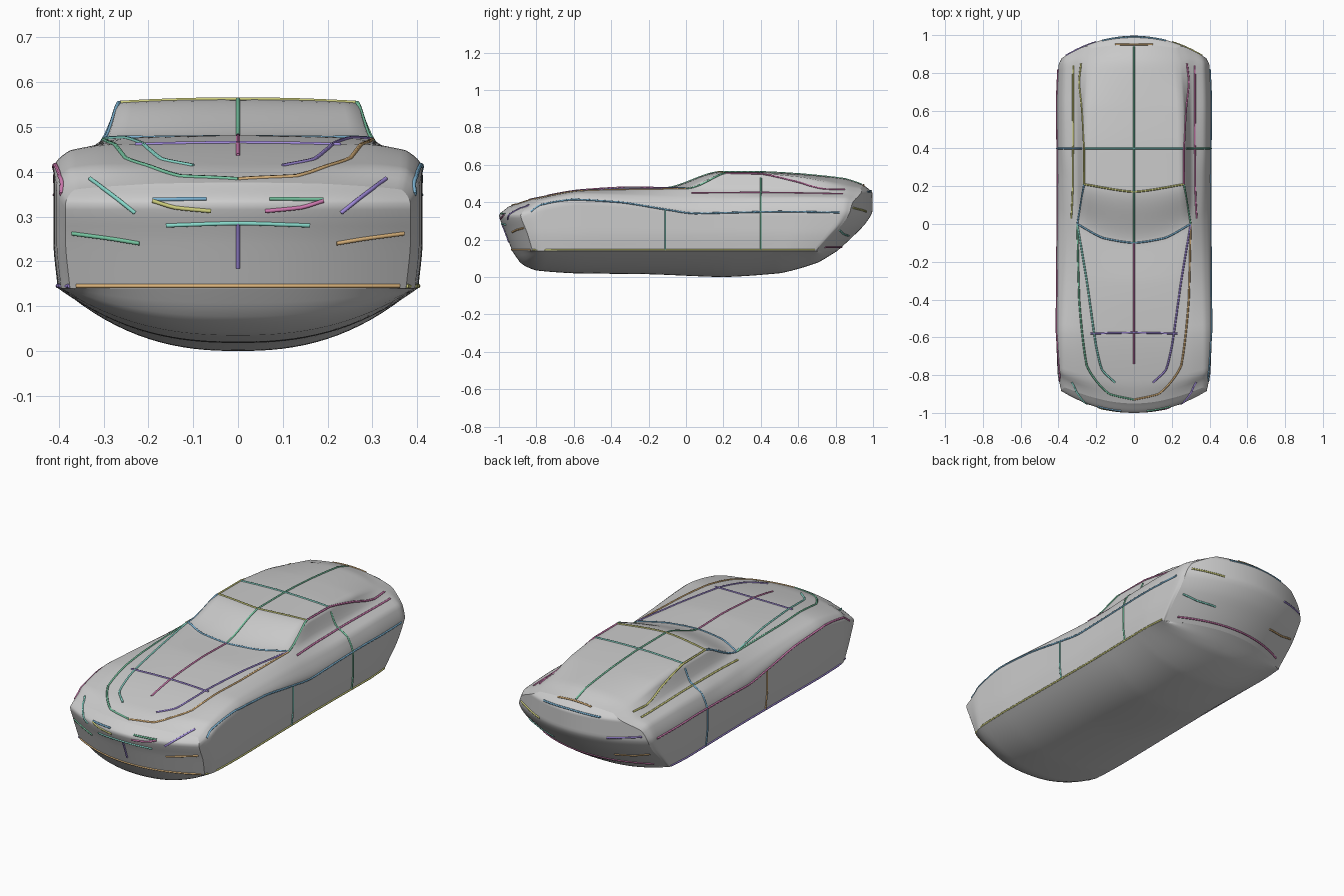
import bpy
from mathutils import Vector
from mathutils.bvhtree import BVHTree

if "Cube" in bpy.data.objects:
    bpy.data.objects.remove(bpy.data.objects["Cube"])

SILL = 0.14


def interp(keys, t):
    """Monotone smooth interpolation of rows (t, a, b, ...), softened towards straight lines."""
    n = len(keys)
    t = min(max(t, keys[0][0]), keys[-1][0])
    i = next(k for k in range(n - 1) if t <= keys[k + 1][0])
    h = keys[i + 1][0] - keys[i][0]
    s = (t - keys[i][0]) / h
    out = []
    for c in range(1, len(keys[0])):
        def slope(k):
            return (keys[k + 1][c] - keys[k][c]) / (keys[k + 1][0] - keys[k][0])

        def tangent(k):
            if k == 0 or k == n - 1:
                return slope(min(k, n - 2))
            a, b = slope(k - 1), slope(k)
            return 0 if a * b <= 0 else 2 * a * b / (a + b)
        p, q = keys[i][c], keys[i + 1][c]
        cub = ((2*s**3 - 3*s*s + 1) * p + (s**3 - 2*s*s + s) * h * tangent(i)
               + (3*s*s - 2*s**3) * q + (s**3 - s*s) * h * tangent(i + 1))
        out.append(0.6 * cub + 0.4 * (p + (q - p) * s))
    return out


# y, end bow, side x, shoulder z, fender x z, belt x z, roof edge x z, top z
STATIONS = [
    (-.95, .125, .385, .33, .365, .36, .28, .368, .20, .373, .376),
    (-.85, .075, .405, .37, .375, .405, .30, .413, .20, .413, .412),
    (-.58, .02, .412, .41, .375, .448, .30, .46, .20, .462, .464),
    (-.30, .05, .408, .385, .37, .435, .30, .467, .25, .476, .481),
    (-.10, .17, .405, .345, .365, .42, .305, .470, .288, .475, .477),
    (.17, .08, .406, .34, .37, .415, .302, .470, .268, .554, .562),
    (.40, .0, .408, .34, .375, .42, .305, .464, .265, .553, .562),
    (.62, -.02, .41, .345, .375, .425, .305, .458, .26, .535, .55),
    (.85, -.05, .40, .345, .37, .418, .31, .45, .24, .492, .525),
    (.95, -.13, .385, .34, .36, .40, .29, .44, .22, .475, .492),
]
FRONT_LEAN = [(.14, .02), (.25, -.02), (.33, -.05), (.376, 0)]
REAR_LEAN = [(.14, -.14), (.20, -.075), (.28, .005), (.35, .047), (.45, .047), (.492, 0)]
KEEL = [(-.93, 0), (-.88, .07), (-.80, .105), (-.60, .12), (-.20, .125),
        (.20, .14), (.50, .12), (.70, .065), (.81, 0)]


def place(y, bow, x, z):
    """Bend a section in plan and lean it near the two ends."""
    lean = 0
    if y < -.8:
        lean = interp(FRONT_LEAN, z)[0] * (-.8 - y) / .15
    elif y > .45:
        lean = interp(REAR_LEAN, z)[0] * (y - .45) / .5
    return Vector((x, y + bow * (x / .4) ** 2 + lean, z))


def half_section(y):
    """Section from sill up to the centreline, with its bow."""
    bow, sx, sz, fx, fz, bx, bz, rx, rz, tz = interp(STATIONS, y)
    keys = [(0, sx - .01, SILL), (1, sx, .24), (2, sx, sz), (3, fx, fz), (4, bx, bz), (5, rx, rz)]
    pts = [interp(keys, k / 5) for k in range(26)]
    for k in range(1, 9):
        t = 1 - k / 8
        pts.append((rx * t, tz - (tz - rz) * t * t))
    return bow, pts


def grid_object(name, rows):
    verts = [p for row in rows for p in row]
    n = len(rows[0])
    faces = [(a * n + b, a * n + b + 1, (a + 1) * n + b + 1, (a + 1) * n + b)
             for a in range(len(rows) - 1) for b in range(n - 1)]
    mesh = bpy.data.meshes.new(name)
    mesh.from_pydata(verts, [], faces)
    ob = bpy.data.objects.new(name, mesh)
    bpy.context.collection.objects.link(ob)
    for p in mesh.polygons:
        p.use_smooth = True
    return verts, faces


# Body shell and underbody
N = 76
ys = [-.95 + 1.9 * k / N for k in range(N + 1)]
shell, under = [], []
for y in ys:
    bow, pts = half_section(y)
    ring = [(x, z) for x, z in pts] + [(-x, z) for x, z in reversed(pts[:-1])]
    shell.append([place(y, bow, x, z) for x, z in ring])
    row = []
    depth = interp(KEEL, place(y, bow, 0, SILL).y)[0]
    for k in range(33):
        t = -1 + k / 16
        p = place(y, bow, pts[0][0] * t, SILL)
        p.z -= depth * (1 - abs(t) ** 2.4)
        row.append(p)
    under.append(row)
parts = [grid_object("body_shell", shell)]
grid_object("underbody", under)

# Nose and tail faces span between the mirrored ends of the last sections
for name, y in (("nose", -.95), ("tail", .95)):
    bow, pts = half_section(y)
    side = 1 if y < 0 else -1
    parts.append(grid_object(name, [[place(y, bow, side * x * (-1 + k / 14), z) for k in range(29)]
                                    for x, z in pts]))
V, F = [], []
for v, f in parts:
    F += [[i + len(V) for i in q] for q in f]
    V += v
tree = BVHTree.FromPolygons(V, F)

# Coloured panel lines laid on the surface
COLOURS = [(.18, .55, .35), (.2, .45, .65), (.65, .2, .45), (.6, .6, .2),
           (.35, .25, .7), (.25, .7, .6), (.7, .45, .2)]
MATS = []
for i, c in enumerate(COLOURS):
    m = bpy.data.materials.new("line_colour_%d" % i)
    m.diffuse_color = (*c, 1)
    m.use_nodes = True
    m.node_tree.nodes["Principled BSDF"].inputs["Base Color"].default_value = m.diffuse_color
    MATS.append(m)
count = 0


def seam(name, view, pts):
    """Project a 2D line onto the body: top (x,y), left/right (y,z), front/rear (x,z)."""
    global count
    keys = [(i, *p) for i, p in enumerate(pts)]
    steps = 10 * (len(pts) - 1)
    hits = []
    for k in range(steps + 1):
        a, b = interp(keys, k * (len(pts) - 1) / steps)
        o, d = {"top": ((a, b, 2), (0, 0, -1)), "right": ((2, a, b), (-1, 0, 0)),
                "left": ((-2, a, b), (1, 0, 0)), "front": ((a, -2, b), (0, 1, 0)),
                "rear": ((a, 2, b), (0, -1, 0))}[view]
        hit = tree.ray_cast(Vector(o), Vector(d))[0]
        if hit:
            hits.append(hit)
    if len(hits) < 2:
        return
    cu = bpy.data.curves.new(name, "CURVE")
    cu.dimensions = "3D"
    cu.bevel_depth = .005
    cu.bevel_resolution = 1
    cu.use_fill_caps = True
    sp = cu.splines.new("POLY")
    sp.points.add(len(hits) - 1)
    for p, h in zip(sp.points, hits):
        p.co = (*h, 1)
    cu.materials.append(MATS[count % len(MATS)])
    count += 1
    bpy.context.collection.objects.link(bpy.data.objects.new(name, cu))


def pair(name, view, pts):
    """The same line on both sides of the car."""
    if view == "right":
        seam(name + "_right", "right", pts)
        seam(name + "_left", "left", pts)
    else:
        seam(name + "_right", view, pts)
        seam(name + "_left", view, [(-a, b) for a, b in pts])


# Bonnet, glass and roof
seam("roof_centre_line", "top", [(0, -.1), (0, .17), (0, .5), (0, .94)])
seam("windscreen_base_line", "top", [(-.3, 0), (-.16, -.075), (0, -.1), (.16, -.075), (.3, 0)])
seam("bonnet_centre_line", "top", [(0, -.74), (0, -.4), (0, -.1)])
seam("windscreen_top_line", "top", [(-.265, .21), (0, .17), (.265, .21)])
seam("bonnet_cross_line", "top", [(-.23, -.58), (0, -.575), (.23, -.58)])
seam("roof_cross_line", "top", [(-.26, .4), (0, .4), (.26, .4)])
seam("tail_lip_line", "top", [(-.1, .95), (.1, .95)])
pair("pillar_line", "top", [(.3, 0), (.265, .21)])
pair("roof_rail_line", "top", [(.264, .21), (.265, .4), (.275, .6), (.29, .75), (.28, .85)])
pair("bonnet_crease", "top", [(.3, 0), (.25, -.3), (.2, -.65), (.17, -.77), (.1, -.84)])
pair("bonnet_edge", "top", [(.3, 0), (.29, -.4), (.25, -.75), (.13, -.9), (0, -.93)])

# Flanks
pair("shoulder_line", "right", [(-.83, .35), (-.78, .385), (-.6, .415), (-.35, .4),
                                (-.1, .36), (.05, .34), (.5, .35), (.82, .345)])
pair("sill_line", "right", [(-.82, .145), (0, .145), (.69, .145)])
pair("door_front_line", "right", [(-.11, .36), (-.11, .145)])
pair("door_rear_line", "right", [(.4, .53), (.4, .36), (.4, .145)])
pair("belt_line", "right", [(.03, .45), (.4, .452), (.84, .445)])

# Nose
seam("nose_centre_line", "front", [(0, .285), (0, .185)])
seam("nose_cross_line", "front", [(-.16, .28), (0, .285), (.16, .28)])
seam("lower_nose_line", "front", [(-.36, .145), (0, .145), (.36, .145)])
pair("grille_top", "front", [(.07, .34), (.19, .338)])
pair("grille_bottom", "front", [(.06, .312), (.14, .32), (.19, .335)])
pair("headlamp_line", "front", [(.23, .308), (.27, .34), (.33, .385)])
pair("side_vent_line", "front", [(.22, .24), (.28, .25), (.37, .262)])

# Tail
seam("tail_cross_line", "rear", [(-.17, .455), (0, .46), (.17, .455)])
seam("lower_tail_line", "rear", [(-.33, .16), (0, .16), (.33, .16)])
pair("tail_lamp_line", "rear", [(.2, .35), (.28, .36), (.36, .37)])
pair("rear_vent_line", "rear", [(.18, .22), (.28, .23), (.36, .25)])
